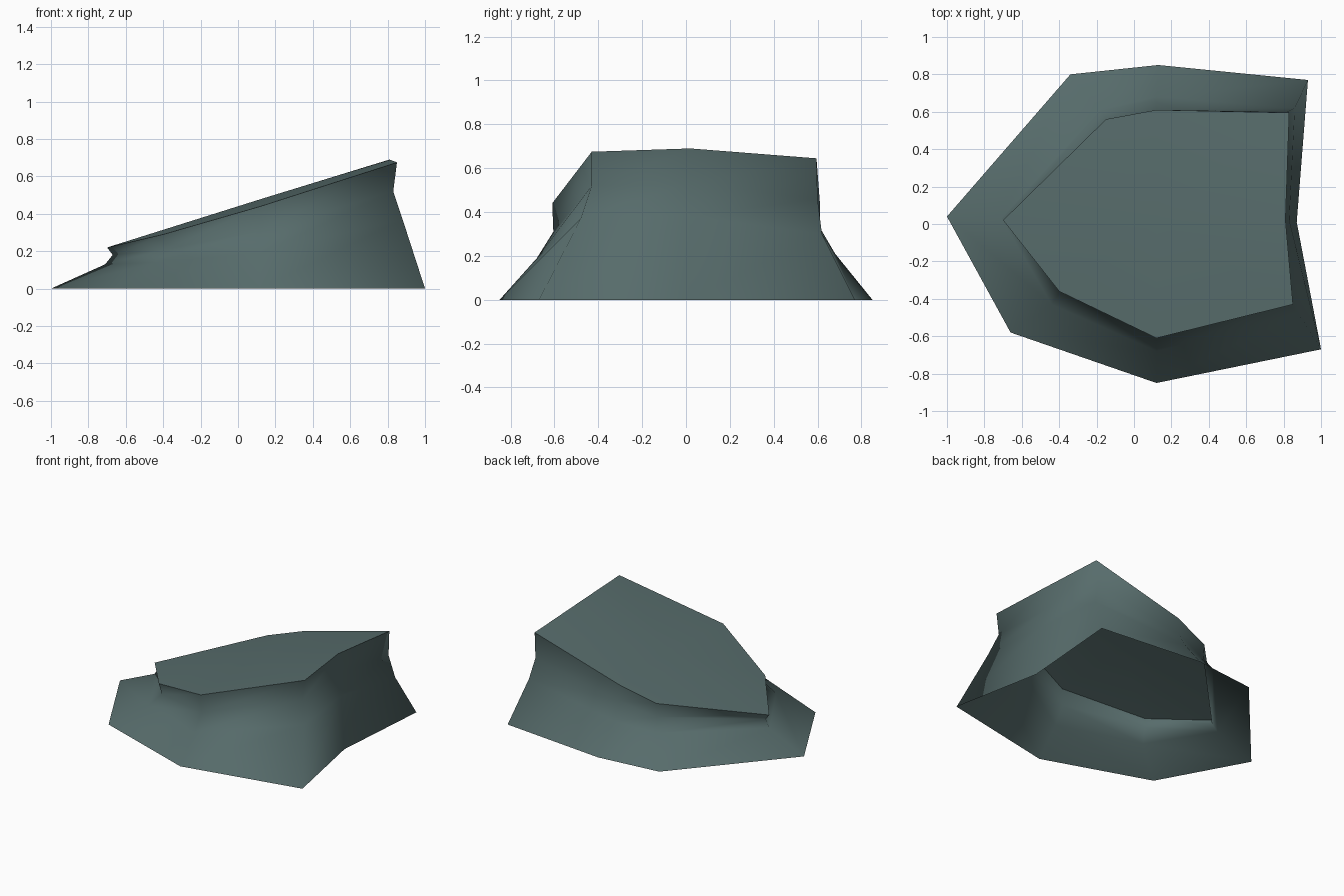
import bpy, bmesh

if "Cube" in bpy.data.objects:
    bpy.data.objects.remove(bpy.data.objects["Cube"])

mat = bpy.data.materials.new("slate teal")
mat.diffuse_color = (0.095, 0.15, 0.148, 1)
mat.use_nodes = True
mat.node_tree.nodes["Principled BSDF"].inputs["Base Color"].default_value = mat.diffuse_color

# Eight corners per ring: ground, slope, neck under the rim, rim
ground = [(-1, .04, 0), (-.66, -.58, 0), (.12, -.85, 0), (1, -.67, 0),
          (.87, .01, 0), (.93, .77, 0), (.13, .85, 0), (-.34, .80, 0)]
slope = [(-.71, .03, .13), (-.44, -.43, .14), (.12, -.68, .19), (.88, -.48, .37),
         (.83, .02, .38), (.86, .62, .30), (.12, .68, .21), (-.18, .61, .17)]
neck = [(-.67, .02, .18), (-.385, -.345, .21), (.12, -.605, .31), (.83, -.43, .52),
        (.79, .02, .53), (.82, .60, .46), (.12, .61, .33), (-.145, .555, .26)]
rim = [(-.70, .02, .22), (-.40, -.36, .29), (.12, -.61, .44), (.85, -.43, .675),
       (.81, .02, .69), (.83, .595, .645), (.12, .61, .45), (-.15, .56, .365)]

bm = bmesh.new()
rings = [[bm.verts.new(p) for p in r] for r in (ground, slope, neck, rim)]
n = len(ground)
# Side walls, open underneath
for a, b in zip(rings, rings[1:]):
    for i in range(n):
        j = (i + 1) % n
        bm.faces.new((a[i], a[j], b[j], b[i]))
# Sloping top with a slight crown
top = rings[-1]
crown = bm.verts.new((.12, .02, .478))
for i in range(n):
    bm.faces.new((top[i], top[(i + 1) % n], crown))
# Smooth shading with a sharp rim
for f in bm.faces:
    f.smooth = True
for e in bm.edges:
    if e.verts[0] in top and e.verts[1] in top:
        e.smooth = False

mesh = bpy.data.meshes.new("rock_ledge")
bm.to_mesh(mesh)
bm.free()
mesh.materials.append(mat)
rock = bpy.data.objects.new("rock_ledge", mesh)
bpy.context.collection.objects.link(rock)
